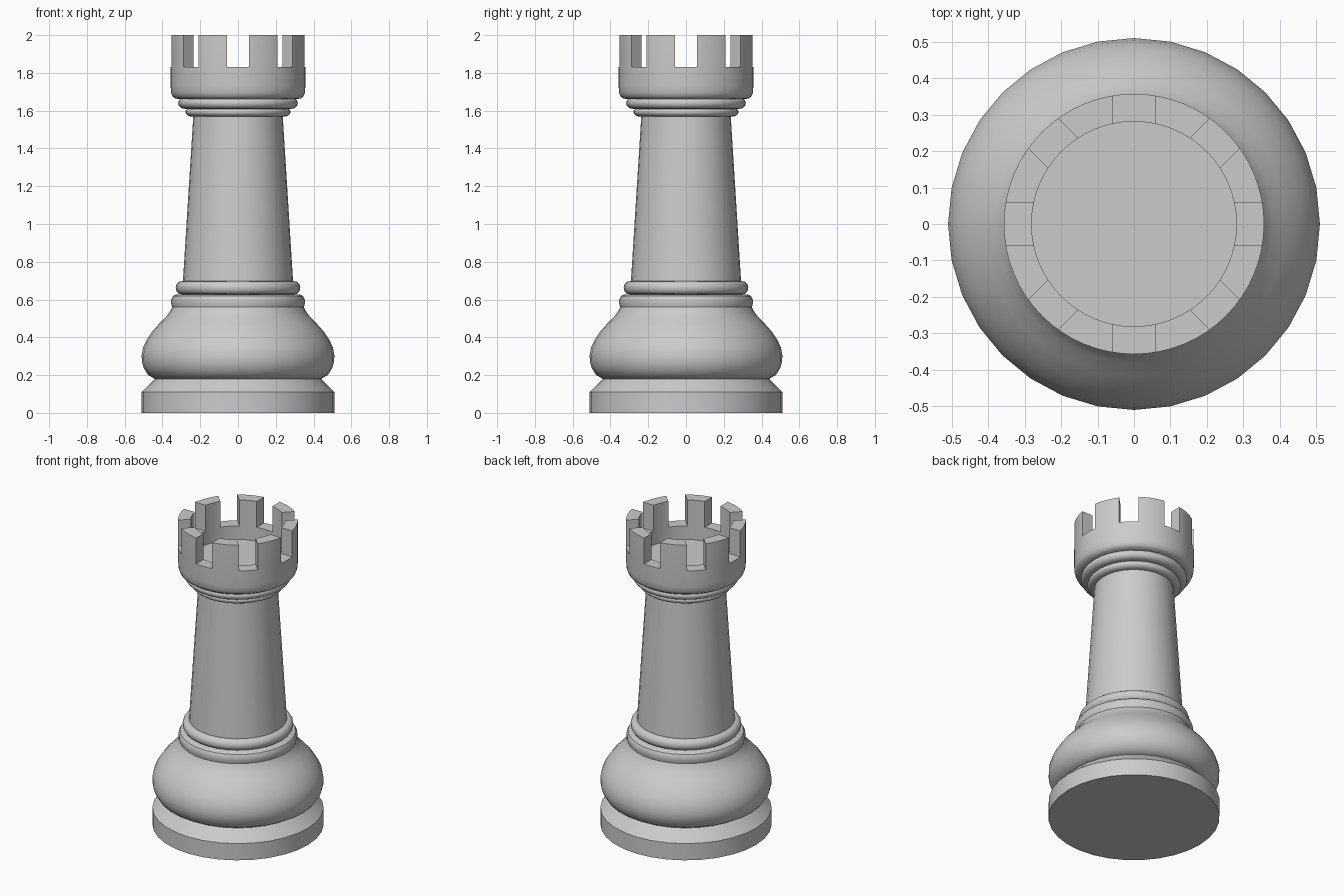
import bpy, bmesh, math
from mathutils import Matrix

if "Cube" in bpy.data.objects:
    bpy.data.objects.remove(bpy.data.objects["Cube"], do_unlink=True)

grey = bpy.data.materials.new("stone_grey")
grey.use_nodes = True
COLOUR = (0.6, 0.6, 0.6, 1)
grey.diffuse_color = COLOUR
grey.node_tree.nodes["Principled BSDF"].inputs["Base Color"].default_value = COLOUR


def make_object(name, bm):
    mesh = bpy.data.meshes.new(name)
    bm.to_mesh(mesh)
    bm.free()
    mesh.materials.append(grey)
    obj = bpy.data.objects.new(name, mesh)
    bpy.context.collection.objects.link(obj)
    return obj


def smooth(obj, degrees=35):
    bpy.ops.object.select_all(action='DESELECT')
    obj.select_set(True)
    bpy.context.view_layer.objects.active = obj
    bpy.ops.object.shade_smooth_by_angle(angle=math.radians(degrees))


def lathe(name, profile, sides=32):
    """Turn a (radius, height) profile about z and close it on the axis."""
    bm = bmesh.new()
    points = [(0, profile[0][1])] + profile + [(0, profile[-1][1])]
    verts = [bm.verts.new((r, 0, z)) for r, z in points]
    edges = [bm.edges.new(pair) for pair in zip(verts, verts[1:])]
    bmesh.ops.spin(bm, geom=verts + edges, cent=(0, 0, 0), axis=(0, 0, 1),
                   angle=math.tau, steps=sides, use_merge=True)
    bmesh.ops.remove_doubles(bm, verts=bm.verts, dist=0.0001)
    bmesh.ops.recalc_face_normals(bm, faces=bm.faces)
    return make_object(name, bm)


def arc(radius, depth, low, high, steps=8):
    """Half-round moulding profile bulging out to the given radius."""
    mid, half = (low + high) / 2, (high - low) / 2
    angles = [math.pi * (i / steps - 0.5) for i in range(steps + 1)]
    return [(radius - depth + depth * math.cos(a), mid + half * math.sin(a))
            for a in angles]


# Foot: plinth with a chamfered top
smooth(lathe("plinth", [(0.51, 0), (0.51, 0.11), (0.44, 0.18)]))

# Swelling body that narrows into a collar
smooth(lathe("bulge", [
    (0.44, 0.18), (0.475, 0.2), (0.498, 0.235), (0.509, 0.27), (0.51, 0.305),
    (0.503, 0.345), (0.485, 0.385), (0.455, 0.43), (0.415, 0.475),
    (0.38, 0.51), (0.358, 0.54), (0.349, 0.56), (0.354, 0.58),
    (0.354, 0.6), (0.345, 0.618), (0.325, 0.628)]))
smooth(lathe("lower_ring", arc(0.33, 0.03, 0.628, 0.697)))

# Tapered shaft
smooth(lathe("shaft", [(0.294, 0.66), (0.235, 1.6)]))

# Stepped mouldings under the crown
smooth(lathe("neck_ring", arc(0.278, 0.035, 1.568, 1.618)))
smooth(lathe("upper_ring", arc(0.317, 0.035, 1.61, 1.67)))

# Hollow crown
crown = lathe("crown", [
    (0.3, 1.66), (0.33, 1.664), (0.346, 1.675), (0.354, 1.695), (0.357, 1.73),
    (0.357, 2.0), (0.281, 2.0), (0.281, 1.74)], sides=64)

# Eight slots cut through the rim
bm = bmesh.new()
for i in range(8):
    place = (Matrix.Rotation(i * math.tau / 8, 4, 'Z')
             @ Matrix.Translation((0.35, 0, 1.98))
             @ Matrix.Diagonal((0.3, 0.115, 0.3, 1)))
    bmesh.ops.create_cube(bm, size=1, matrix=place)
cutter = make_object("slot_cutter", bm)
cutter.hide_render = True

bpy.context.view_layer.objects.active = crown
cut = crown.modifiers.new("slots", 'BOOLEAN')
cut.operation = 'DIFFERENCE'
cut.solver = 'EXACT'
cut.object = cutter
bpy.ops.object.modifier_apply(modifier=cut.name)
bpy.data.objects.remove(cutter, do_unlink=True)
smooth(crown)
